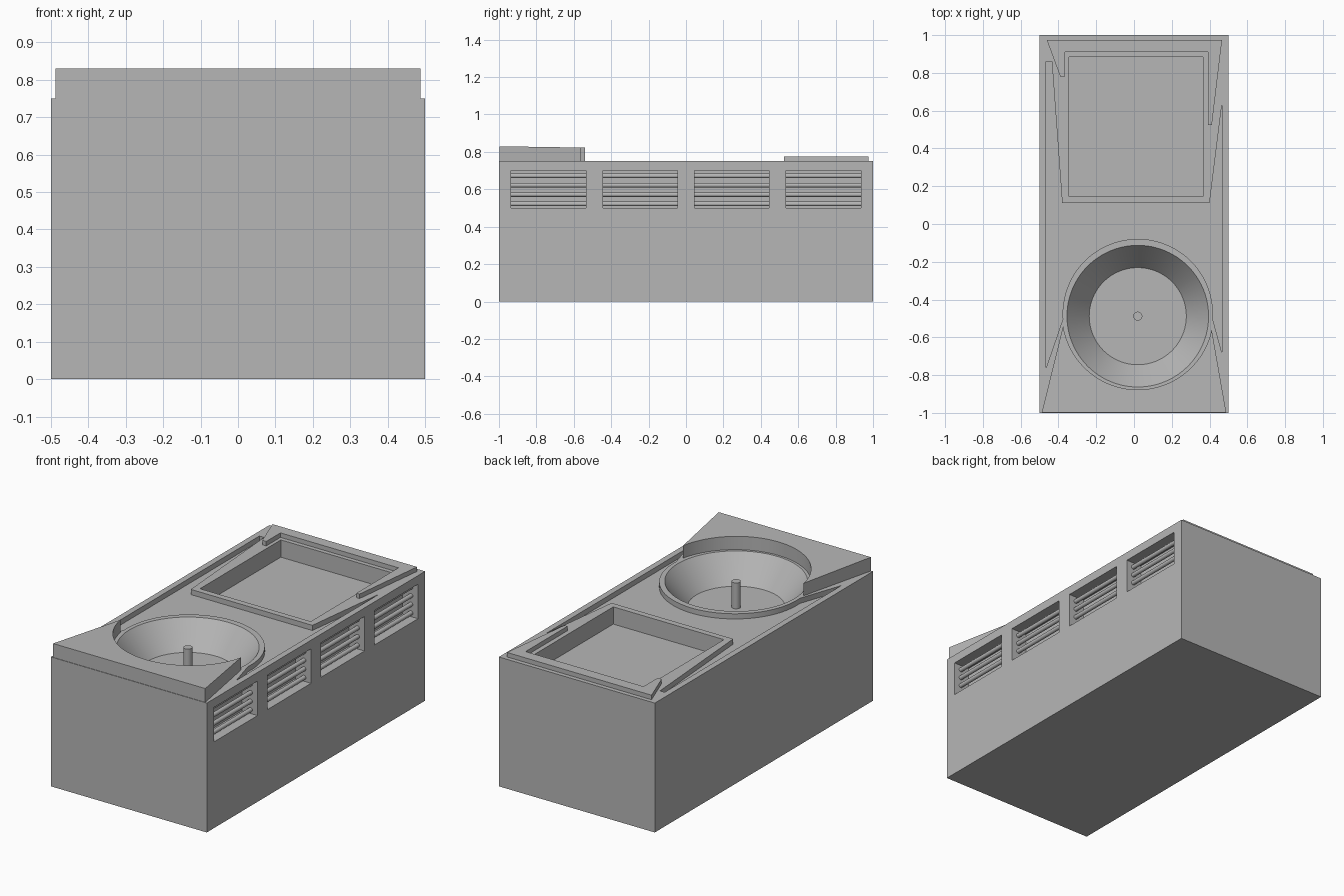
import bpy, bmesh, math

if "Cube" in bpy.data.objects:
    bpy.data.objects.remove(bpy.data.objects["Cube"], do_unlink=True)

grey = bpy.data.materials.new("plain_grey")
grey.use_nodes = True
grey.diffuse_color = (0.47, 0.47, 0.47, 1)
grey.node_tree.nodes["Principled BSDF"].inputs["Base Color"].default_value = (0.47, 0.47, 0.47, 1)

TOP = 0.75
BOWL = (0.02, -0.488)     # bowl centre
RIM = (0.02, -0.477)      # rim centre


def finish(name, bm):
    bmesh.ops.recalc_face_normals(bm, faces=bm.faces)
    me = bpy.data.meshes.new(name)
    bm.to_mesh(me)
    bm.free()
    me.materials.append(grey)
    ob = bpy.data.objects.new(name, me)
    bpy.context.collection.objects.link(ob)
    return ob


def prism(name, outline, z0, z1):
    bm = bmesh.new()
    face = bm.faces.new([bm.verts.new((x, y, z0)) for x, y in outline])
    top = bmesh.ops.extrude_face_region(bm, geom=[face])["geom"]
    for v in top:
        if isinstance(v, bmesh.types.BMVert):
            v.co.z = z1
    return finish(name, bm)


def box(name, x0, x1, y0, y1, z0, z1):
    return prism(name, [(x0, y0), (x1, y0), (x1, y1), (x0, y1)], z0, z1)


def cone(name, r0, r1, z0, z1, centre, sides):
    bm = bmesh.new()
    bmesh.ops.create_cone(bm, cap_ends=True, segments=sides, radius1=r0, radius2=r1, depth=z1 - z0)
    bmesh.ops.translate(bm, verts=bm.verts, vec=(*centre, (z0 + z1) / 2))
    return finish(name, bm)


def arc(centre, r, a0, a1, n=48):
    angles = [math.radians(a0 + (a1 - a0) * i / n) for i in range(n + 1)]
    return [(centre[0] + r * math.cos(a), centre[1] + r * math.sin(a)) for a in angles]


def activate(ob):
    bpy.ops.object.select_all(action='DESELECT')
    ob.select_set(True)
    bpy.context.view_layer.objects.active = ob


def cut(target, cutter):
    cutter.hide_render = True
    mod = target.modifiers.new("cut", 'BOOLEAN')
    mod.operation = 'DIFFERENCE'
    mod.solver = 'EXACT'
    mod.object = cutter
    activate(target)
    bpy.ops.object.modifier_apply(modifier=mod.name)
    bpy.data.objects.remove(cutter, do_unlink=True)


def smooth(ob):
    activate(ob)
    bpy.ops.object.shade_smooth_by_angle(angle=math.radians(30))


# Main body
body = box("body", -0.5, 0.5, -1, 1, 0, TOP)

# Shallow recess wrapping the square frame and the bowl rim
recess = [(-0.465, 0.86), (-0.465, -0.76)]
recess += arc(RIM, 0.398, 184, -4)
recess += [(0.465, -0.68), (0.465, 0.63), (0.4, 0.11), (-0.38, 0.11), (-0.435, 0.86)]
cut(body, prism("recess_cutter", recess, TOP - 0.03, 0.9))

# Square tray
cut(body, box("tray_cutter", -0.345, 0.365, 0.145, 0.885, 0.65, 0.9))

# Conical bowl, extended above the top along the same slope
slope = (0.375 - 0.257) / (TOP - 0.6)
cut(body, cone("bowl_cutter", 0.257, 0.375 + slope * 0.02, 0.6, TOP + 0.02, BOWL, 96))

# Four vents in the left side
for i in range(4):
    y = -0.735 + 0.49 * i
    cut(body, box("vent_cutter", 0.4, 0.6, y - 0.2, y + 0.2, 0.5, 0.7))
smooth(body)

# Vent bars running the length of the side
for i in range(4):
    bar = cone("vent_bar_%d" % (i + 1), 0.0125, 0.0125, -0.97, 0.97, (0, 0), 20)
    bar.rotation_euler.x = math.pi / 2
    bar.location = (0.455, 0, 0.522 + 0.05 * i)
    smooth(bar)

# Centre pin of the bowl
smooth(cone("bowl_pin", 0.024, 0.024, 0.595, TOP, BOWL, 32))

# Raised front deck, curved around the bowl, dropping slightly to the back
outline = [(-0.488, -0.997), (0.488, -0.997)]
outline += arc(RIM, 0.4, -12, -171)
deck = prism("front_deck", outline, TOP - 0.005, 0.83)
for v in deck.data.vertices:
    if v.co.z > 0.8:
        v.co.z -= 0.016 * (v.co.y + 0.997)
smooth(deck)

# Raised trim behind the tray
prism("rear_trim", [(-0.462, 0.975), (-0.39, 0.78), (-0.365, 0.78), (-0.365, 0.91), (0.392, 0.91),
                    (0.392, 0.525), (0.412, 0.525), (0.466, 0.975)], TOP - 0.005, 0.776)
